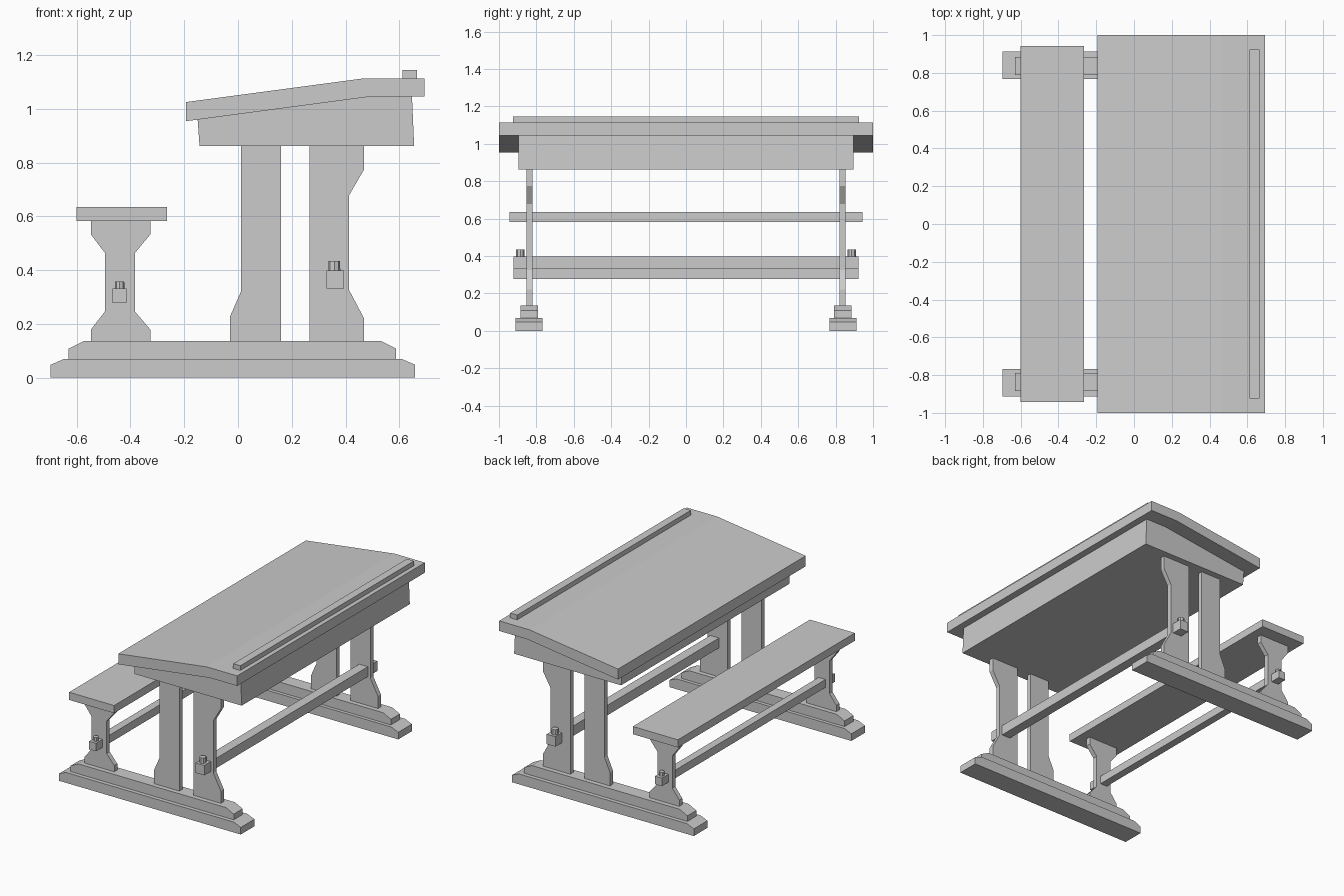
import bpy, bmesh
from mathutils import Matrix

if "Cube" in bpy.data.objects:
    bpy.data.objects.remove(bpy.data.objects["Cube"])


def prism(name, profile, y0, y1):
    """Extrude an x-z outline along y."""
    bm = bmesh.new()
    face = bm.faces.new([bm.verts.new((x, y0, z)) for x, z in profile])
    ext = bmesh.ops.extrude_face_region(bm, geom=[face])
    verts = [g for g in ext["geom"] if isinstance(g, bmesh.types.BMVert)]
    bmesh.ops.translate(bm, verts=verts, vec=(0, y1 - y0, 0))
    return finish(name, bm)


def finish(name, bm):
    bmesh.ops.recalc_face_normals(bm, faces=bm.faces)
    mesh = bpy.data.meshes.new(name)
    bm.to_mesh(mesh)
    bm.free()
    obj = bpy.data.objects.new(name, mesh)
    bpy.context.collection.objects.link(obj)
    return obj


def box(name, x0, x1, y0, y1, z0, z1):
    return prism(name, [(x0, z0), (x1, z0), (x1, z1), (x0, z1)], y0, y1)


def peg(name, x, y, z0, z1, radius):
    bm = bmesh.new()
    bmesh.ops.create_cone(bm, cap_ends=True, segments=8, radius1=radius,
                          radius2=radius * 0.94, depth=z1 - z0,
                          matrix=Matrix.Translation((x, y, (z0 + z1) / 2)))
    return finish(name, bm)


def mirrored(obj):
    """Repeat the part on the other end of the desk."""
    mod = obj.modifiers.new("Mirror", 'MIRROR')
    mod.use_axis = (False, True, False)
    return obj


def chamfered(x0, x1, z0, z1, dx, dz):
    return [(x0, z0), (x1, z0), (x1, z1 - dz), (x1 - dx, z1),
            (x0 + dx, z1), (x0, z1 - dz)]


# Stepped feet
mirrored(prism("lower_foot", chamfered(-0.697, 0.659, 0, 0.07, 0.051, 0.022), -0.912, -0.767))
mirrored(prism("upper_foot", chamfered(-0.63, 0.588, 0.07, 0.137, 0.058, 0.029), -0.885, -0.79))

# Upright boards
seat_support = [(-0.547, 0.137), (-0.326, 0.137), (-0.326, 0.179), (-0.383, 0.246),
                (-0.383, 0.464), (-0.326, 0.533), (-0.326, 0.583), (-0.547, 0.583),
                (-0.547, 0.533), (-0.495, 0.464), (-0.495, 0.246), (-0.547, 0.179)]
inner_post = [(-0.03, 0.137), (0.16, 0.137), (0.16, 0.862), (0.011, 0.862),
              (0.011, 0.32), (-0.03, 0.227)]
outer_post = [(0.266, 0.137), (0.469, 0.137), (0.469, 0.22), (0.413, 0.326),
              (0.413, 0.678), (0.469, 0.775), (0.469, 0.862), (0.266, 0.862)]
for name, outline in (("seat_support", seat_support), ("inner_desk_post", inner_post),
                      ("outer_desk_post", outer_post)):
    mirrored(prism(name, outline, -0.853, -0.821))

# Stretcher bars with locking pegs
box("seat_stretcher", -0.466, -0.414, -0.922, 0.922, 0.278, 0.332)
box("desk_stretcher", 0.329, 0.394, -0.922, 0.922, 0.332, 0.399)
mirrored(peg("seat_peg", -0.44, -0.886, 0.31, 0.358, 0.018))
mirrored(peg("desk_peg", 0.358, -0.886, 0.37, 0.434, 0.023))

# Bench seat
box("seat", -0.6, -0.264, -0.943, 0.943, 0.583, 0.635)

# Desk box and sloping lid
prism("desk_box", [(-0.143, 0.862), (0.655, 0.862), (0.647, 1.045),
                   (0.49, 1.045), (-0.15, 0.96)], -0.896, 0.896)
prism("desk_top", [(-0.193, 0.954), (0.49, 1.045), (0.694, 1.045),
                   (0.694, 1.113), (0.467, 1.113), (-0.193, 1.025)], -1, 1)
box("pencil_ledge", 0.612, 0.665, -0.925, 0.925, 1.113, 1.145)
